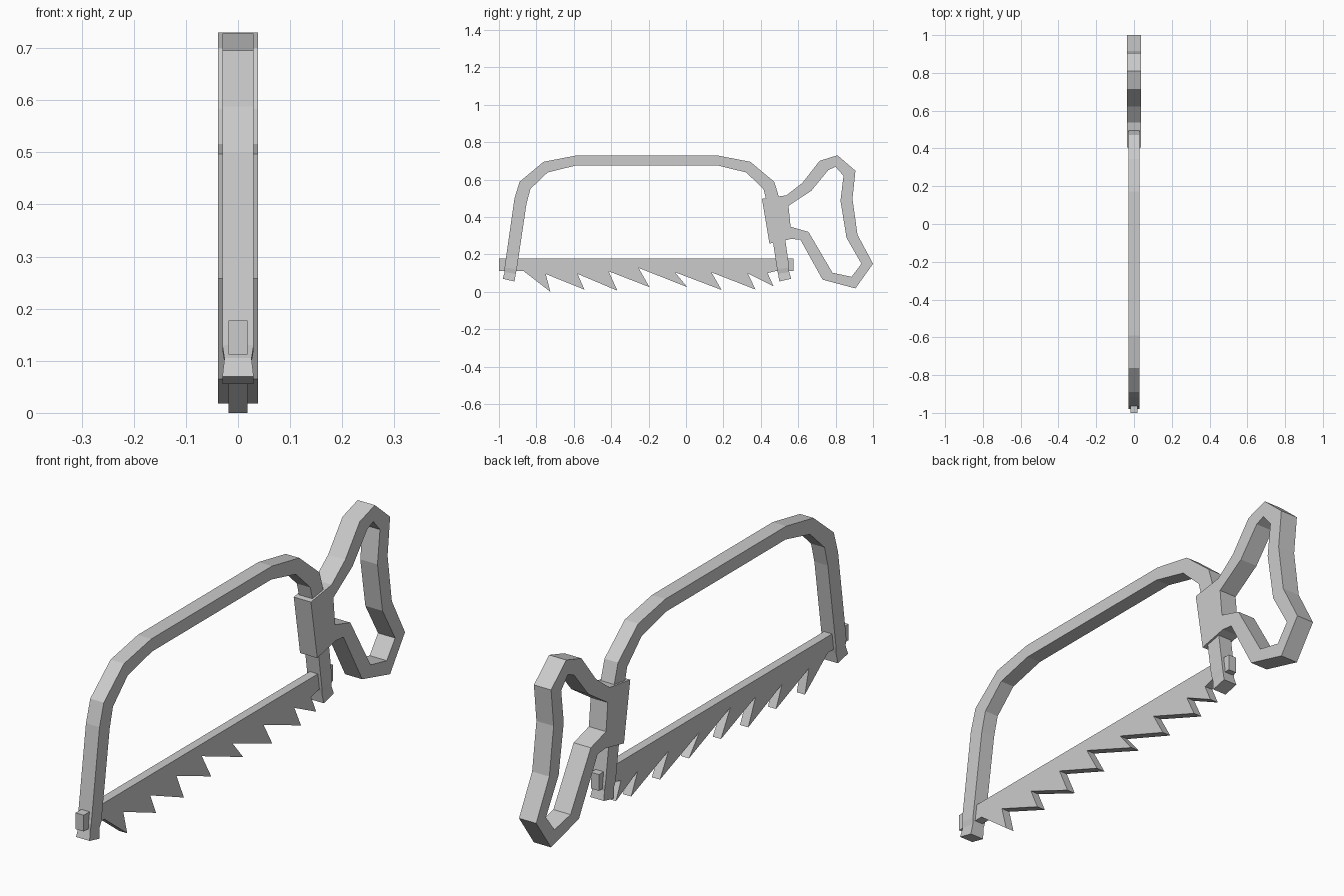
import bpy
import bmesh

if "Cube" in bpy.data.objects:
    bpy.data.objects.remove(bpy.data.objects["Cube"], do_unlink=True)

GREY = (0.6, 0.6, 0.6, 1.0)
metal = bpy.data.materials.new("plain grey")
metal.use_nodes = True
metal.diffuse_color = GREY
metal.node_tree.nodes["Principled BSDF"].inputs["Base Color"].default_value = GREY


def finish(name, bm):
    """Turn a bmesh into a flat shaded object."""
    bmesh.ops.recalc_face_normals(bm, faces=bm.faces)
    mesh = bpy.data.meshes.new(name)
    bm.to_mesh(mesh)
    bm.free()
    mesh.materials.append(metal)
    obj = bpy.data.objects.new(name, mesh)
    bpy.context.collection.objects.link(obj)
    return obj


def plate(name, outline, half):
    """Extrude a side outline (y, z) symmetrically across x."""
    bm = bmesh.new()
    face = bm.faces.new([bm.verts.new((-half, y, z)) for y, z in outline])
    extruded = bmesh.ops.extrude_face_region(bm, geom=[face])["geom"]
    moved = [v for v in extruded if isinstance(v, bmesh.types.BMVert)]
    bmesh.ops.translate(bm, verts=moved, vec=(2 * half, 0, 0))
    return finish(name, bm)


def bar(name, outer, inner, halves):
    """Bridge rectangular sections between an outer and an inner edge."""
    bm = bmesh.new()
    rings = []
    for (yo, zo), (yi, zi), h in zip(outer, inner, halves):
        corners = ((-h, yo, zo), (h, yo, zo), (h, yi, zi), (-h, yi, zi))
        rings.append([bm.verts.new(c) for c in corners])
    for a, b in zip(rings, rings[1:]):
        for i in range(4):
            j = (i + 1) % 4
            bm.faces.new((a[i], a[j], b[j], b[i]))
    bm.faces.new(rings[0])
    bm.faces.new(rings[-1])
    return finish(name, bm)


# Bow frame: one half, mirrored about its own middle
MIDDLE = -0.209


def mirrored(points):
    return points + [(2 * MIDDLE - y, z) for y, z in reversed(points)]


frame_outer = [(-0.98, 0.07), (-0.97, 0.105), (-0.97, 0.13), (-0.917, 0.5),
               (-0.89, 0.588), (-0.762, 0.695), (-0.59, 0.728)]
frame_inner = [(-0.917, 0.055), (-0.91, 0.097), (-0.905, 0.12), (-0.853, 0.47),
               (-0.832, 0.55), (-0.74, 0.638), (-0.586, 0.676)]
widths = [0.03] * len(frame_outer)
widths[1] = 0.026  # pinch above each foot
bar("bow_frame", mirrored(frame_outer), mirrored(frame_inner), widths + widths[::-1])

# Toothed blade, its ends poking through the frame legs
BACK, BELLY = 0.177, 0.112
teeth = [(-0.725, 0), (-0.75, 0.095), (-0.543, 0.012), (-0.58, 0.096),
         (-0.367, 0.006), (-0.414, 0.11), (-0.195, 0.025), (-0.254, 0.128),
         (0.007, 0.025), (-0.06, 0.105), (0.19, 0.01), (0.136, 0.104),
         (0.372, 0.012), (0.33, 0.098), (0.468, 0.03), (0.436, 0.1)]
blade = [(-1, BACK), (-1, BELLY), (-0.87, BELLY)] + teeth
blade += [(0.484, BELLY), (0.575, BELLY), (0.575, BACK)]
plate("toothed_blade", blade, 0.018)

# Handle loop and the clamp that holds it to the frame
GRIP = 0.038
grip_outer = [(0.537, 0.516), (0.623, 0.583), (0.714, 0.7), (0.81, 0.73),
              (0.906, 0.647), (0.89, 0.497), (0.917, 0.305), (1, 0.15),
              (0.906, 0.018), (0.73, 0.065), (0.612, 0.278), (0.564, 0.283)]
grip_inner = [(0.548, 0.46), (0.67, 0.54), (0.762, 0.652), (0.8, 0.668),
              (0.842, 0.62), (0.826, 0.487), (0.858, 0.289), (0.938, 0.15),
              (0.885, 0.08), (0.783, 0.102), (0.655, 0.32), (0.559, 0.348)]
bar("handle_loop", grip_outer, grip_inner, [GRIP] * len(grip_outer))
clamp = [(0.406, 0.497), grip_outer[0], grip_inner[0], grip_inner[-1],
         grip_outer[-1], (0.446, 0.258)]
plate("handle_clamp", clamp, GRIP)
